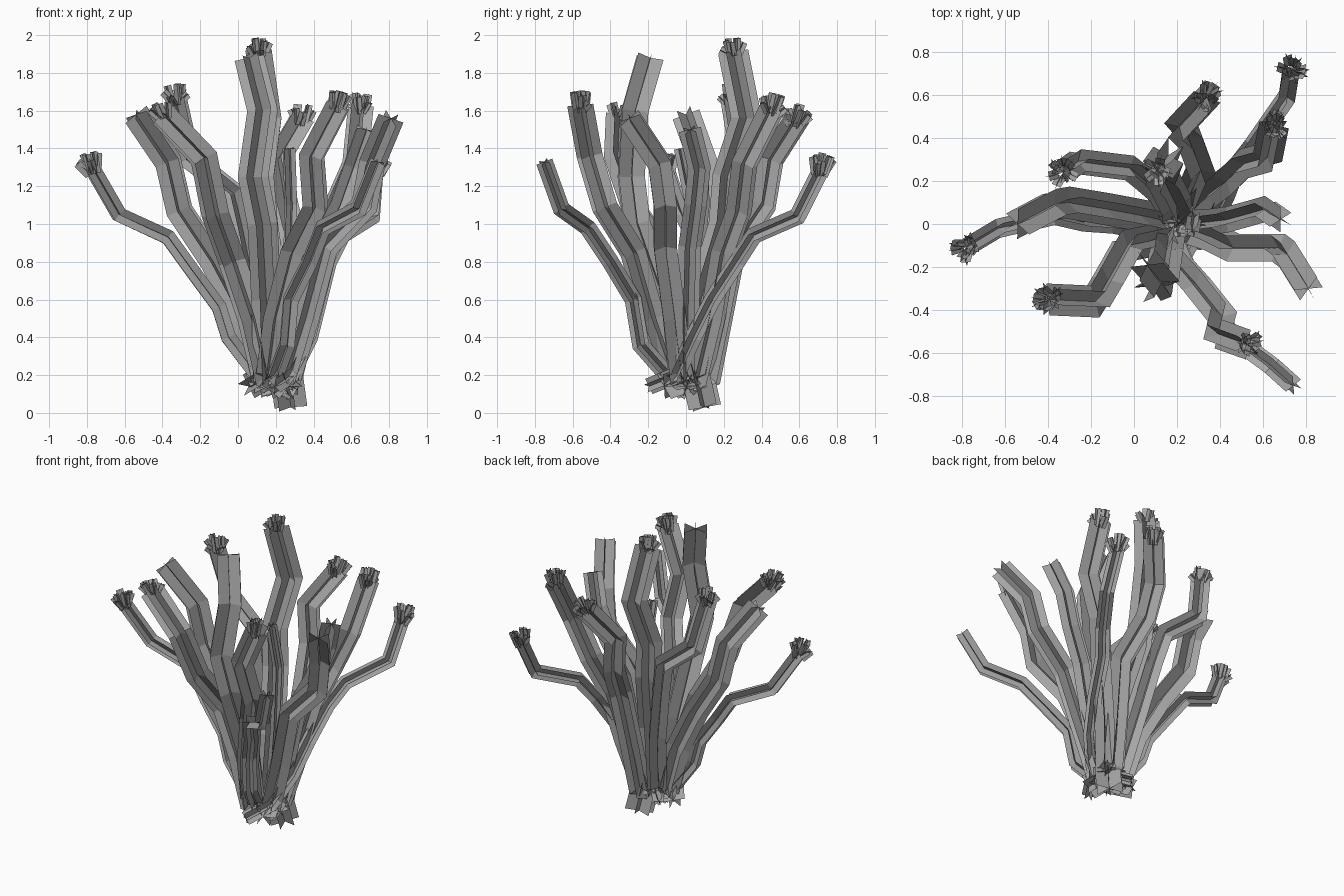
import bpy
import math
import random
from mathutils import Vector

default_cube = bpy.data.objects.get("Cube")
if default_cube:
    bpy.data.objects.remove(default_cube, do_unlink=True)

random.seed(4)
UP = Vector((0, 0, 1))

# Single matte grey for the whole plant
bark = bpy.data.materials.new("bark_grey")
bark.use_nodes = True
bark.diffuse_color = (0.38, 0.38, 0.38, 1)
bark.node_tree.nodes["Principled BSDF"].inputs["Base Color"].default_value = bark.diffuse_color


def add_crossed_ribbons(verts, faces, path, width, planes=3, twist=0.0):
    """Sweep a star of flat ribbons, crossing on the path, with mitred joints."""
    frames = []
    side = None
    for i, point in enumerate(path):
        before = path[i - 1] if i else point * 2 - path[1]
        after = path[i + 1] if i < len(path) - 1 else point * 2 - before
        incoming = (point - before).normalized()
        outgoing = (after - point).normalized()
        tangent = (incoming + outgoing).normalized()
        bend = (outgoing - incoming).normalized()
        stretch = min(1 / tangent.dot(outgoing), 1.5) - 1
        if side is None:
            side = tangent.orthogonal()
        side = (side - tangent * side.dot(tangent)).normalized()
        frames.append((point, side.copy(), tangent.cross(side), bend, stretch))

    for plane in range(planes):
        angle = twist + math.pi * plane / planes
        first = len(verts)
        for point, across, normal, bend, stretch in frames:
            offset = (across * math.cos(angle) + normal * math.sin(angle)) * width / 2
            offset += bend * offset.dot(bend) * stretch
            verts.extend((point - offset, point + offset))
        for i in range(len(frames) - 1):
            a = first + i * 2
            faces.append((a, a + 1, a + 3, a + 2))


def make_object(name, verts, faces):
    mesh = bpy.data.meshes.new(name)
    mesh.from_pydata(verts, [], faces)
    mesh.materials.append(bark)
    obj = bpy.data.objects.new(name, mesh)
    bpy.context.collection.objects.link(obj)


def make_tuft(name, tip, direction):
    """Round ball of stubby twigs bristling from the end of a branch."""
    verts, faces = [], []
    across = direction.orthogonal().normalized()
    other = direction.cross(across)
    count = 9
    for i in range(count):
        turn = math.tau * i / count + random.uniform(-0.3, 0.3)
        spread = across * math.cos(turn) + other * math.sin(turn)
        tilt = random.uniform(0, 1.2)
        start = tip + spread * 0.025 - direction * random.uniform(0.02, 0.06)
        end = tip + (spread * math.cos(tilt) + direction * math.sin(tilt)) * 0.07
        add_crossed_ribbons(verts, faces, [start, end], 0.045, 2, turn)
    make_object(name, verts, faces)


def make_branch(name, width, path, tuft=False):
    """Branch with a root kicked out to the opposite side of the base."""
    points = [Vector(p) for p in path]
    lean = points[-1] - points[0]
    lean.z = 0
    root = points[0] - lean.normalized() * 0.17
    root.z = 0.14
    verts, faces = [], []
    add_crossed_ribbons(verts, faces, [root] + points, width, twist=random.uniform(0, math.pi))
    make_object(name, verts, faces)
    if tuft:
        direction = (points[-1] - points[-2]).normalized()
        make_tuft(name + "_tuft", points[-1] + UP * 0.01, (direction + UP).normalized())


# Right side branches
make_branch("right_low_branch", 0.09, [
    (.1, -.02, .2), (-.05, -.01, .4), (-.1, 0, .56), (-.24, .01, .75),
    (-.37, .04, .93), (-.63, -.02, 1.05), (-.78, -.11, 1.31)], tuft=True)
make_branch("right_middle_branch", 0.15, [
    (.12, .02, .2), (.03, .04, .5), (-.13, .07, .8),
    (-.31, .1, 1.07), (-.37, .09, 1.33), (-.54, 0, 1.58)])
make_branch("right_front_branch", 0.15, [
    (.14, -.06, .2), (.07, -.08, .5), (-.03, -.1, .8),
    (-.12, -.26, 1.05), (-.18, -.36, 1.35), (-.4, -.35, 1.58)], tuft=True)
make_branch("right_back_branch", 0.12, [
    (.16, .06, .2), (.1, .16, .6), (.03, .22, .95),
    (-.02, .26, 1.16), (-.26, .29, 1.35), (-.33, .24, 1.67)], tuft=True)

# Tall middle branches
make_branch("tall_back_branch", 0.16, [
    (.2, .04, .2), (.2, .08, .6), (.14, .2, 1),
    (.12, .22, 1.25), (.16, .32, 1.56), (.11, .25, 1.91)], tuft=True)
make_branch("tall_front_branch", 0.16, [
    (.16, -.06, .2), (.15, -.12, .6), (.13, -.26, 1),
    (.08, -.29, 1.25), (.13, -.27, 1.6), (.06, -.19, 1.88)])
make_branch("thin_middle_branch", 0.07, [
    (.24, 0, .2), (.27, .02, .7), (.28, .03, 1.1), (.27, -.03, 1.4)])

# Rear and front branches
make_branch("rear_branch", 0.14, [
    (.26, .12, .2), (.28, .18, .5), (.31, .25, .86),
    (.25, .41, 1.1), (.21, .45, 1.34), (.34, .59, 1.56)], tuft=True)
make_branch("front_branch", 0.14, [
    (.16, -.08, .2), (.2, -.18, .5), (.29, -.28, .85),
    (.41, -.43, 1.09), (.39, -.51, 1.36), (.53, -.56, 1.63)], tuft=True)
make_branch("front_low_branch", 0.09, [
    (.2, -.1, .2), (.26, -.24, .36), (.28, -.28, .6), (.38, -.4, .8),
    (.45, -.52, .98), (.64, -.66, 1.08), (.74, -.75, 1.33)])

# Left side branches
make_branch("left_back_branch", 0.14, [
    (.28, .07, .2), (.35, .14, .5), (.43, .2, .85),
    (.51, .28, 1.07), (.62, .31, 1.32), (.65, .46, 1.62)], tuft=True)
make_branch("left_low_branch", 0.09, [
    (.28, -.05, .2), (.38, .04, .4), (.43, .14, .6), (.48, .27, .8),
    (.55, .36, .94), (.71, .59, 1.04), (.73, .72, 1.3)], tuft=True)
make_branch("left_front_branch", 0.14, [
    (.27, -.03, .2), (.36, -.06, .5), (.46, -.11, .88),
    (.67, -.11, 1.1), (.71, -.14, 1.32), (.81, -.3, 1.56)])
make_branch("left_middle_branch", 0.12, [
    (.28, .01, .2), (.35, .01, .5), (.43, .02, .88),
    (.54, .05, 1.1), (.61, .07, 1.3), (.68, .02, 1.5)])

# Root stub that touches the ground
stub_verts, stub_faces = [], []
add_crossed_ribbons(stub_verts, stub_faces,
                    [Vector((.25, .05, .25)), Vector((.28, .1, .03))], 0.18)
make_object("root_stub", stub_verts, stub_faces)
